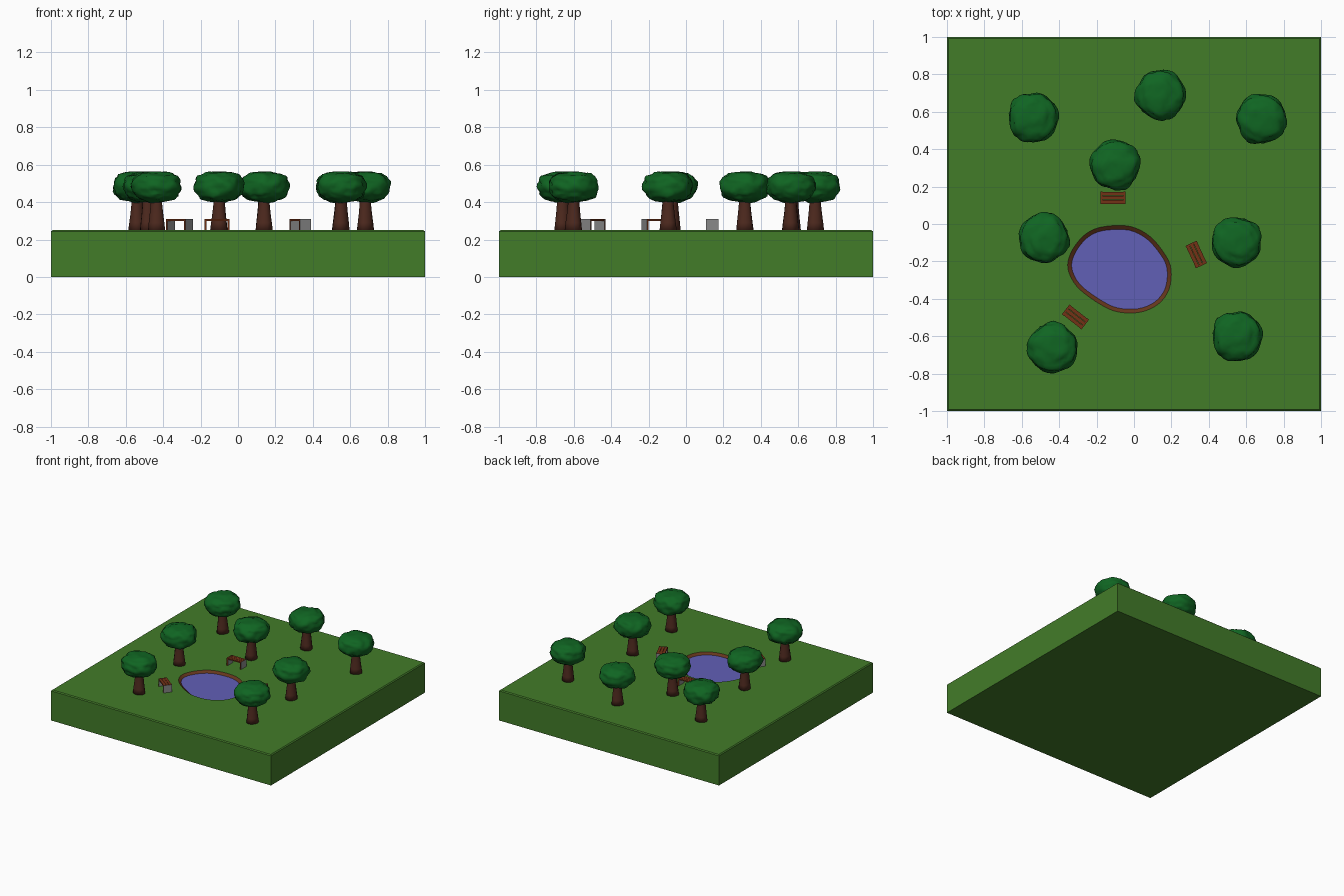
import bpy, bmesh, math
from mathutils import Vector, Matrix, noise

if "Cube" in bpy.data.objects:
    bpy.data.objects.remove(bpy.data.objects["Cube"])

TOP = 0.25  # lawn height


def material(name, rgb):
    m = bpy.data.materials.new(name)
    m.diffuse_color = (*rgb, 1)
    m.use_nodes = True
    m.node_tree.nodes["Principled BSDF"].inputs["Base Color"].default_value = m.diffuse_color
    return m


GRASS = material("grass", (0.055, 0.20, 0.022))
LEAF = material("leaf", (0.005, 0.13, 0.016))
BARK = material("bark", (0.075, 0.022, 0.013))
EARTH = material("earth", (0.13, 0.037, 0.012))
WATER = material("water", (0.12, 0.115, 0.47))
WOOD = material("wood", (0.17, 0.032, 0.008))
STONE = material("stone", (0.25, 0.25, 0.25))


def make_mesh(name, bm, *mats, smooth=False):
    bmesh.ops.recalc_face_normals(bm, faces=bm.faces)
    me = bpy.data.meshes.new(name)
    for f in bm.faces:
        f.smooth = smooth
    bm.to_mesh(me)
    bm.free()
    for m in mats:
        me.materials.append(m)
    return me


def place(name, me, loc=(0, 0, 0), rot=0.0):
    ob = bpy.data.objects.new(name, me)
    ob.location = loc
    ob.rotation_euler.z = rot
    bpy.context.collection.objects.link(ob)
    return ob


def bridge(bm, a, b):
    for i in range(len(a)):
        j = (i + 1) % len(a)
        bm.faces.new((a[i], a[j], b[j], b[i]))


def ring(bm, pts, z):
    return [bm.verts.new((x, y, z)) for x, y in pts]


# Pond outline, smoothed with a Catmull-Rom curve
key = [(-.353, -.20), (-.315, -.115), (-.246, -.045), (-.155, -.013), (-.02, -.013),
       (.086, -.067), (.166, -.163), (.198, -.243), (.187, -.35), (.128, -.43),
       (.03, -.472), (-.086, -.470), (-.18, -.43), (-.29, -.35), (-.342, -.275)]
key = [Vector(p) for p in key]
outline = []
for i in range(len(key)):
    p0, p1, p2, p3 = (key[(i + k) % len(key)] for k in range(-1, 3))
    for t in (0, .25, .5, .75):
        outline.append(0.5 * (2 * p1 + (p2 - p0) * t + (2 * p0 - 5 * p1 + 4 * p2 - p3) * t * t
                              + (3 * p1 - p0 - 3 * p2 + p3) * t ** 3))
centre = sum(outline, Vector((0, 0))) / len(outline)
shore = [centre + (p - centre) * (1 - 0.021 / (p - centre).length) for p in outline]


def square(s):
    return [(-s, -s), (s, -s), (s, s), (-s, s)]


# Ground slab with the pond opening and a softened top edge
bm = bmesh.new()
rim = ring(bm, square(0.992), TOP)
hole = ring(bm, outline, TOP)
edges = [bm.edges.new((r[i], r[(i + 1) % len(r)])) for r in (rim, hole) for i in range(len(r))]
bmesh.ops.triangle_fill(bm, use_beauty=True, use_dissolve=False, edges=edges)
side, base = ring(bm, square(1), TOP - 0.007), ring(bm, square(1), 0)
bridge(bm, rim, side)
bridge(bm, side, base)
bm.faces.new(base)
place("ground", make_mesh("ground", bm, GRASS))

# Sloping earth bank and the water surface
bm = bmesh.new()
bridge(bm, ring(bm, outline, TOP), ring(bm, shore, TOP - 0.016))
me = make_mesh("pond_bank", bm, EARTH)
if me.polygons[0].normal.z < 0:
    me.flip_normals()
place("pond_bank", me)
bm = bmesh.new()
bm.faces.new(ring(bm, shore, TOP - 0.016))
me = make_mesh("pond_water", bm, WATER)
if me.polygons[0].normal.z < 0:
    me.flip_normals()
place("pond_water", me)

# Tree trunk: flared, slightly irregular
bm = bmesh.new()
rings = []
for r, z in ((.047, -.004), (.042, .04), (.036, .09), (.031, .14), (.030, .20)):
    pts = []
    for k in range(12):
        a = math.tau * k / 12
        rr = r * (1 + 0.05 * math.sin(3 * a + z * 9))
        pts.append((rr * math.cos(a), rr * math.sin(a)))
    rings.append(ring(bm, pts, z))
for a, b in zip(rings, rings[1:]):
    bridge(bm, a, b)
bm.faces.new(rings[0])
bm.faces.new(rings[-1])
trunk = make_mesh("trunk", bm, BARK, smooth=True)

# Tree crown: lumpy flattened ball, narrower underneath
bm = bmesh.new()
bmesh.ops.create_icosphere(bm, subdivisions=4, radius=1)
for v in bm.verts:
    d = v.co.normalized()
    lump = 1 + 0.10 * noise.noise(d * 2.6 + Vector((3, 1, 7))) + 0.05 * noise.noise(d * 6)
    z = math.copysign(abs(d.z) ** 0.85, d.z)
    flat = math.hypot(d.x, d.y) ** 0.8 if abs(d.z) < 0.999 else 0
    h = math.hypot(d.x, d.y) or 1
    width = 0.134 * flat / h * (1 + 0.06 * min(z, 0))
    v.co = (d.x * width * lump, d.y * width * lump, 0.232 + z * 0.083 * lump)
crown = make_mesh("crown", bm, LEAF, smooth=True)

trees = [(-.54, .57), (.14, .69), (.68, .56), (-.10, .315),
         (-.48, -.075), (.55, -.095), (-.435, -.66), (.55, -.60)]
for i, (x, y) in enumerate(trees):
    place(f"tree_trunk_{i + 1}", trunk, (x, y, TOP), i * 0.9)
    place(f"tree_crown_{i + 1}", crown, (x, y, TOP), i * 0.9)


def box(bm, cx, cy, cz, sx, sy, sz):
    mat = Matrix.Translation((cx, cy, cz)) @ Matrix.Diagonal((sx, sy, sz, 1))
    return bmesh.ops.create_cube(bm, size=1, matrix=mat)["verts"]


# Bench: three seat slats between two stone end slabs with wooden edging
bm = bmesh.new()
for k in (-1, 0, 1):
    box(bm, 0, k * 0.022, 0.055, 0.118, 0.020, 0.010)
seat = make_mesh("bench_seat", bm, WOOD)
bm = bmesh.new()
for s in (-1, 1):
    box(bm, s * 0.061, 0, 0.030, 0.010, 0.066, 0.062)
for f in bm.faces:
    f.normal_update()
    f.material_index = 0 if abs(f.normal.x) > 0.5 else 1
ends = make_mesh("bench_ends", bm, STONE, WOOD)

for i, (x, y, deg) in enumerate([(-.112, .14, 0), (.333, -.163, -65), (-.313, -.497, -38)]):
    place(f"bench_seat_{i + 1}", seat, (x, y, TOP), math.radians(deg))
    place(f"bench_ends_{i + 1}", ends, (x, y, TOP), math.radians(deg))
